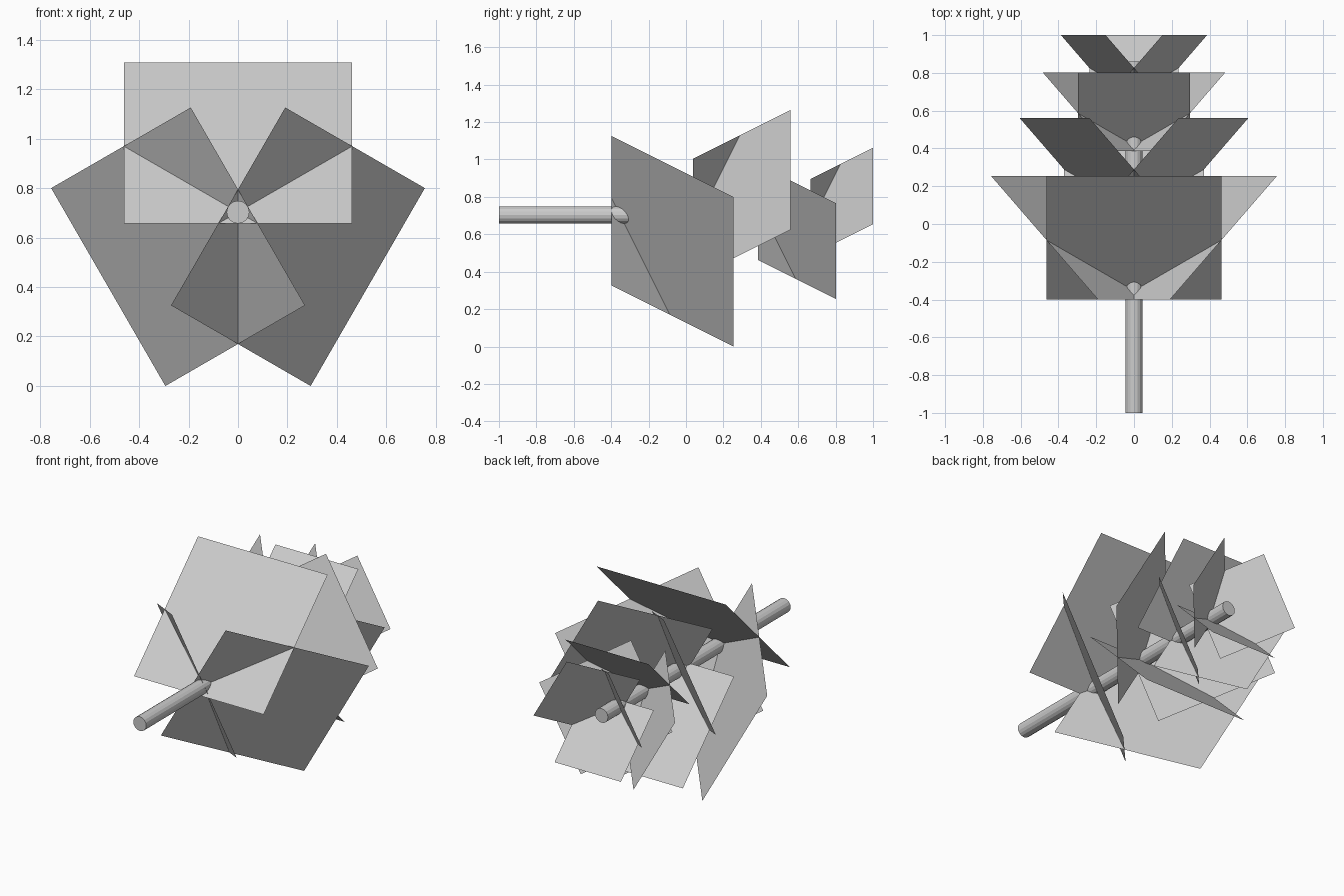
import bpy, bmesh
from math import pi, sin, cos, radians
from mathutils import Matrix, Vector

if "Cube" in bpy.data.objects:
    bpy.data.objects.remove(bpy.data.objects["Cube"])

AXIS_Z = 0.703

# Trunk lying along y
Y0, Y1, R = -1.0, 0.86, 0.046
bpy.ops.mesh.primitive_cylinder_add(vertices=16, radius=R, depth=Y1 - Y0,
                                    location=(0, (Y0 + Y1) / 2, AXIS_Z),
                                    rotation=(pi / 2, 0, 0))
bpy.context.object.name = "trunk"


def foliage_tier(name, y_out, s, turn):
    """Three square sheets tilted 45 degrees, spaced 120 degrees around the trunk."""
    half, r_in, r_out = 0.462 * s, -0.046 * s, 0.606 * s
    y_in = y_out - (r_out - r_in)
    bm = bmesh.new()
    for k in range(3):
        rot = Matrix.Rotation(radians(turn + 120 * k), 4, 'Y')
        pts = [(-half, y_in, r_in), (half, y_in, r_in),
               (half, y_out, r_out), (-half, y_out, r_out)]
        bm.faces.new([bm.verts.new(rot @ Vector(p)) for p in pts])
    me = bpy.data.meshes.new(name)
    bm.to_mesh(me)
    bm.free()
    ob = bpy.data.objects.new(name, me)
    ob.location.z = AXIS_Z
    bpy.context.collection.objects.link(ob)


# Four tiers, each 0.8 of the one before and turned half way round
for i, y_out in enumerate((0.253, 0.56, 0.803, 1.0)):
    foliage_tier(f"foliage_tier_{i + 1}", y_out, 0.8 ** i, 180 * (i % 2))
